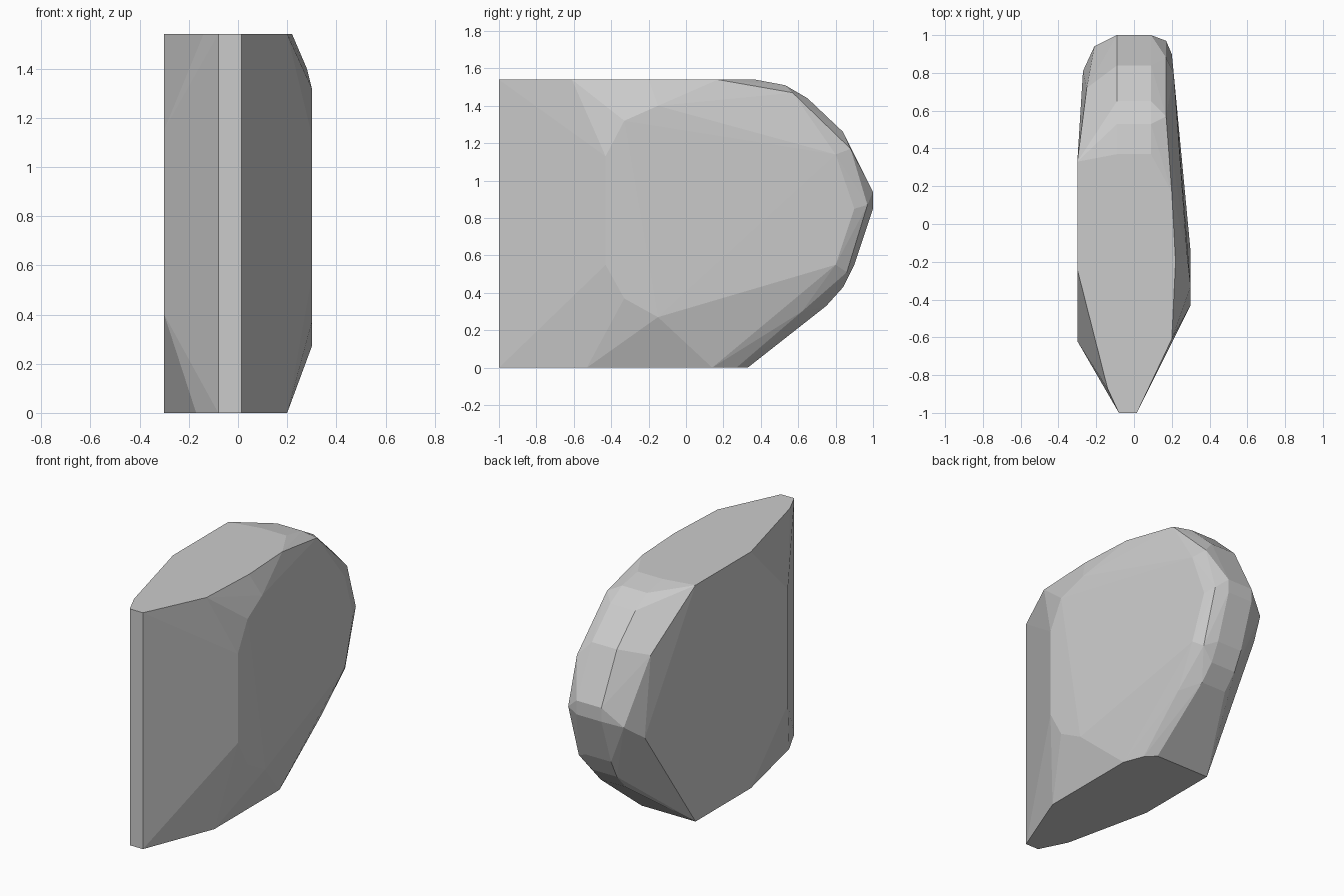
import bpy, bmesh

# rear arc (y, z), extruded across the middle of the body
ARC = [(0.37, 1.54), (0.53, 1.51), (0.65, 1.44), (0.84, 1.26), (1.0, 0.94),
       (1.0, 0.85), (0.9, 0.55), (0.84, 0.43), (0.75, 0.33), (0.33, 0.0)]
pts = [(x, y, z) for y, z in ARC for x in (-0.09, 0.09)]

# blunt front edge and flat left wall, repeated at bottom and top
for z in (0.0, 1.54):
    pts += [(-0.08, -1, z), (0.015, -1, z), (-0.3, 0.33, z), (-0.3, -0.24, z)]

# remaining corners of the top and bottom faces
pts += [(0.2, -0.61, 1.54), (0.22, -0.2, 1.54), (0.2, 0.17, 1.54), (-0.14, -0.87, 1.54),
        (0.2, -0.53, 0), (0.2, 0.14, 0), (0.15, 0.27, 0), (-0.17, -0.82, 0)]

# left front bevel and left rear rounding
pts += [(-0.3, -0.62, 1.15), (-0.3, -0.62, 0.4),
        (-0.25, 0.72, 1.22), (-0.27, 0.81, 0.72), (-0.21, 0.94, 0.82)]

# right wall: widest flat, then taper to the rear
pts += [(0.3, -0.43, 1.13), (0.3, -0.33, 1.32), (0.3, -0.43, 0.55), (0.3, -0.33, 0.37),
        (0.3, -0.15, 0.27), (0.28, -0.15, 1.4), (0.21, 0.8, 1.14), (0.2, 0.9, 0.85),
        (0.21, 0.8, 0.55)]

# faceted rim between right wall and rear arc
pts += [(0.17, 0.57, 1.47), (0.17, 0.88, 1.17), (0.17, 0.97, 0.87),
        (0.17, 0.86, 0.51), (0.17, 0.62, 0.3)]

# wrap all corners into one faceted solid
bm = bmesh.new()
for p in pts:
    bm.verts.new(p)
res = bmesh.ops.convex_hull(bm, input=bm.verts[:])
loose = [v for v in bm.verts if not v.link_faces]
bmesh.ops.delete(bm, geom=loose, context='VERTS')
bmesh.ops.dissolve_limit(bm, angle_limit=0.01, verts=bm.verts[:], edges=bm.edges[:])
bmesh.ops.recalc_face_normals(bm, faces=bm.faces[:])

mesh = bpy.data.meshes.new("faceted_stone")
bm.to_mesh(mesh)
bm.free()
obj = bpy.data.objects.new("faceted_stone", mesh)
bpy.context.collection.objects.link(obj)
